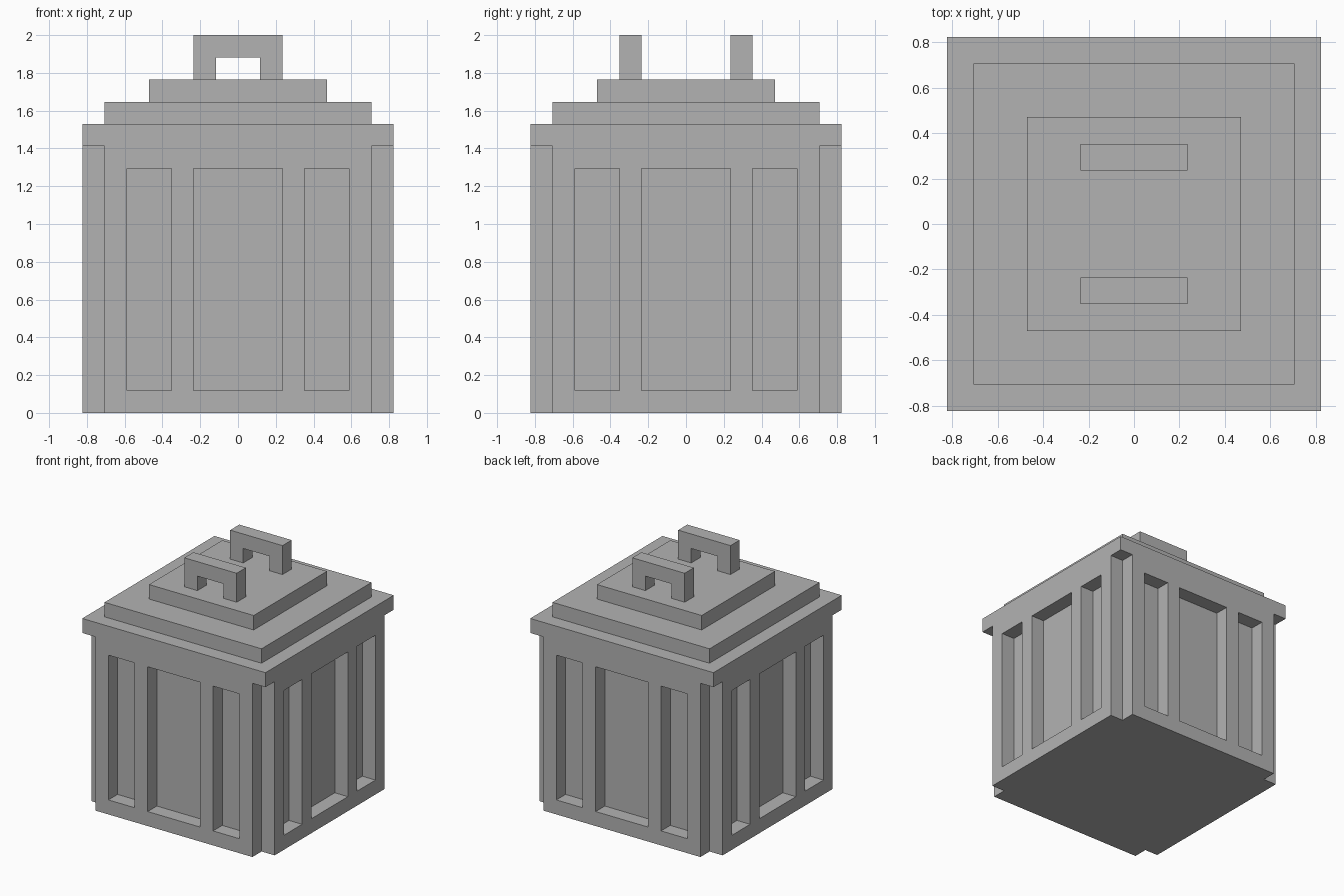
import bpy
import bmesh
from math import pi
from mathutils import Matrix, Vector

U = 2 / 17  # one module of the design

if "Cube" in bpy.data.objects:
    bpy.data.objects.remove(bpy.data.objects["Cube"])

stone = bpy.data.materials.new("grey_stone")
stone.use_nodes = True
stone.diffuse_color = (0.45, 0.45, 0.45, 1)
stone.node_tree.nodes["Principled BSDF"].inputs["Base Color"].default_value = stone.diffuse_color


def finish(name, bm):
    """Scale from modules, tidy normals and link the object."""
    bmesh.ops.recalc_face_normals(bm, faces=bm.faces[:])
    bmesh.ops.scale(bm, vec=(U, U, U), verts=bm.verts[:])
    mesh = bpy.data.meshes.new(name)
    bm.to_mesh(mesh)
    bm.free()
    mesh.materials.append(stone)
    obj = bpy.data.objects.new(name, mesh)
    bpy.context.collection.objects.link(obj)
    return obj


def face(bm, points):
    return bm.faces.new([bm.verts.new(p) for p in points])


def wall(bm, path, low, high):
    """Upright quads along a plan path; returns the faces."""
    return [face(bm, [(*a, low), (*b, low), (*b, high), (*a, high)])
            for a, b in zip(path, path[1:])]


# Body: one side with recessed panels and notched corner, turned four times
bm = bmesh.new()
columns = [-6, -5, -3, -2, 2, 3, 5, 6]
front = [(x, -7) for x in columns]
path = [(-6, -6)] + front + [(6, -6)]
panels = []
for low, high in [(0, 1), (1, 11), (11, 12)]:
    quads = wall(bm, path, low, high)
    if low == 1:
        panels = [quads[i] for i in (2, 4, 6)]
wall(bm, [(-7, -7)] + front + [(7, -7)], 12, 13)
face(bm, [(6, -7, 12), (6, -6, 12), (7, -6, 12), (7, -7, 12)])

inner = bmesh.ops.extrude_discrete_faces(bm, faces=panels)["faces"]
bmesh.ops.translate(bm, vec=(0, 1, 0), verts=list({v for f in inner for v in f.verts}))

side = bm.verts[:] + bm.edges[:] + bm.faces[:]
for turn in range(1, 4):
    copy = bmesh.ops.duplicate(bm, geom=side)["geom"]
    bmesh.ops.rotate(bm, cent=Vector(), matrix=Matrix.Rotation(turn * pi / 2, 3, "Z"),
                     verts=[g for g in copy if isinstance(g, bmesh.types.BMVert)])
bmesh.ops.remove_doubles(bm, verts=bm.verts[:], dist=0.01)
bmesh.ops.holes_fill(bm, edges=[e for e in bm.edges if e.is_boundary], sides=0)
finish("body", bm)

# Stepped lid
for name, half, base in [("lower_lid_step", 6, 13), ("upper_lid_step", 4, 14)]:
    bm = bmesh.new()
    bmesh.ops.create_cube(bm, size=1)
    bmesh.ops.scale(bm, vec=(2 * half, 2 * half, 1), verts=bm.verts[:])
    bmesh.ops.translate(bm, vec=(0, 0, base + 0.5), verts=bm.verts[:])
    finish(name, bm)

# Pair of arched handles from an extruded profile
arch = [(-2, 15), (-2, 17), (2, 17), (2, 15), (1, 15), (1, 16), (-1, 16), (-1, 15)]
for name, start in [("front_handle", -3), ("back_handle", 2)]:
    bm = bmesh.new()
    profile = face(bm, [(x, start, z) for x, z in arch])
    end = bmesh.ops.extrude_face_region(bm, geom=[profile], use_keep_orig=True)["geom"]
    bmesh.ops.translate(bm, vec=(0, 1, 0),
                        verts=[g for g in end if isinstance(g, bmesh.types.BMVert)])
    finish(name, bm)
